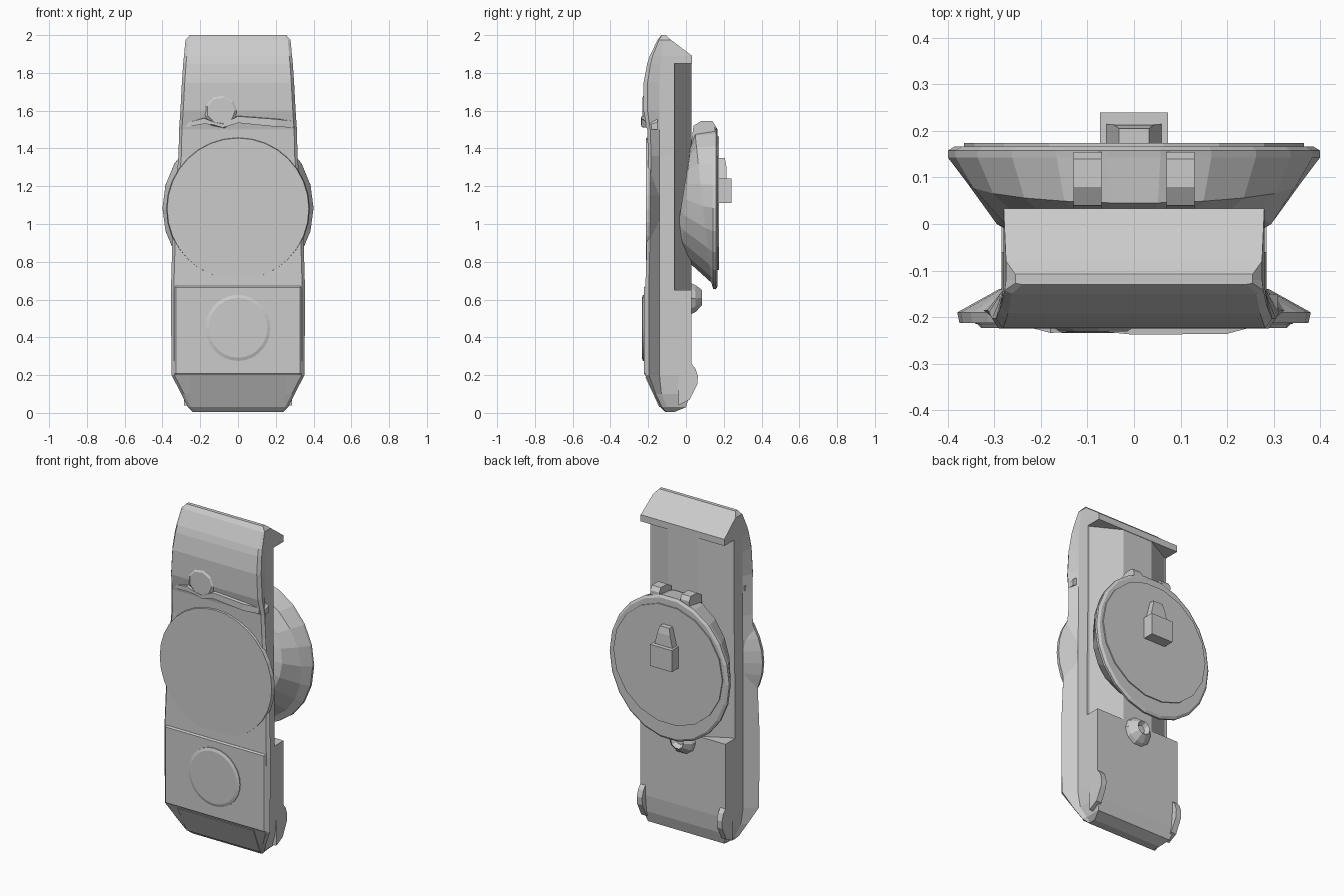
import bpy, bmesh
from math import sin, cos, pi


def loft(name, rings):
    """Skin a list of equal-length point rings and cap both ends."""
    bm = bmesh.new()
    rows = [[bm.verts.new(p) for p in ring] for ring in rings]
    n = len(rows[0])
    for a, b in zip(rows, rows[1:]):
        for i in range(n):
            j = (i + 1) % n
            bm.faces.new((a[i], a[j], b[j], b[i]))
    bm.faces.new(rows[0])
    bm.faces.new(rows[-1])
    bmesh.ops.remove_doubles(bm, verts=bm.verts, dist=1e-5)
    bmesh.ops.recalc_face_normals(bm, faces=bm.faces)
    mesh = bpy.data.meshes.new(name)
    bm.to_mesh(mesh)
    bm.free()
    obj = bpy.data.objects.new(name, mesh)
    bpy.context.collection.objects.link(obj)
    return obj


def oval(y, cz, rx, rz, tilt=0, n=22, cx=0):
    """Ring facing along y; tilt shifts y between bottom and top."""
    return [(cx + rx * cos(2 * pi * i / n), y + tilt * sin(2 * pi * i / n),
             cz + rz * sin(2 * pi * i / n)) for i in range(n)]


def rect(z, x0, x1, y0, y1):
    return [(x0, y0, z), (x1, y0, z), (x1, y1, z), (x0, y1, z)]


def box(name, x0, x1, y0, y1, z0, z1, bevel=0):
    obj = loft(name, [rect(z0, x0, x1, y0, y1), rect(z1, x0, x1, y0, y1)])
    if bevel:
        m = obj.modifiers.new("bevel", 'BEVEL')
        m.width, m.segments = bevel, 1
    return obj


def body_ring(z, flare, w, f, c, b):
    half = [(flare - .015, f), (flare, f + .25 * (c - f)), (w, c), (w, b)]
    return [(x, y, z) for x, y in half] + [(-x, y, z) for x, y in reversed(half)]


# Main shell: z, flared front half-width, rear half-width, front y, flare y, back y
sections = [
    (0.005, .24, .23, -.11, -.10, -.06),
    (0.03, .265, .255, -.135, -.10, 0),
    (0.10, .30, .275, -.17, -.13, .02),
    (0.20, .352, .285, -.215, -.14, .03),
    (0.65, .355, .285, -.215, -.14, .03),
    (0.65, .355, .285, -.215, -.14, -.06),
    (1.00, .345, .285, -.205, -.14, -.06),
    (1.36, .315, .28, -.20, -.14, -.06),
    (1.50, .312, .28, -.205, -.14, -.06),
    (1.60, .305, .28, -.225, -.14, -.06),
    (1.75, .297, .28, -.224, -.14, -.06),
    (1.85, .29, .28, -.205, -.135, -.06),
    (1.85, .29, .28, -.205, -.135, .033),
    (1.89, .286, .28, -.192, -.13, .033),
    (1.975, .278, .275, -.15, -.12, -.08),
    (2.00, .255, .255, -.13, -.12, -.108),
]
loft("main_shell", [body_ring(*s) for s in sections])

# Sloped ridge in the recessed back
loft("back_ridge", [[(-.27, -.061, z), (.27, -.061, z), (.1, .03, z), (-.1, .03, z)]
                    for z in (.64, 1.86)])

# Round front plate tapering into the shell
loft("front_disc", [oval(-.213, 1.08, .375, .375, n=32), oval(-.19, 1.08, .38, .38, n=32),
                    oval(-.14, 1.08, .29, .33, n=32)])

# Jagged ledge under the upper front plate: x, lower z, upper z, front y
ledge = [(-.29, 1.51, 1.53, -.205), (-.18, 1.53, 1.56, -.234), (-.13, 1.525, 1.54, -.232),
         (-.08, 1.51, 1.53, -.23), (0, 1.535, 1.57, -.238), (.2, 1.515, 1.555, -.236),
         (.29, 1.51, 1.545, -.212), (.31, 1.5, 1.53, -.18)]
loft("front_ledge", [[(x, -.15, a), (x, y, a), (x, y, b), (x, -.15, b + .01)]
                     for x, a, b, y in ledge])
loft("brow_boss", [oval(-.231, 1.6, .075, .07, n=9, cx=-.09),
                   oval(-.20, 1.61, .12, .11, n=9, cx=-.09)])

# Lower front panel with round button
box("lower_panel", -.337, .337, -.223, -.19, .2, .673, .008)
loft("button", [oval(-.234, .45, .155, .158, n=28), oval(-.228, .45, .172, .175, n=28),
                oval(-.21, .45, .172, .175, n=28)])
loft("chin_plate", [rect(.03, -.245, .245, -.141, -.11), rect(.19, -.255, .255, -.216, -.17)])

# Rounded hinge ears at the bottom of the back
for side in (-1, 1):
    ear = [(-.04, .33), (.025, .265), (.05, .235), (.063, .195), (.06, .15),
           (.045, .12), (.02, .07), (-.04, .04)]
    loft("hinge_ear", [[(side * x, y, z) for y, z in ear] for x in (.25, .285)])

# Dish on the back with its rim and flat cover
loft("rear_dish", [oval(-.018, 1.14, .25, .25, .04), oval(.0, 1.13, .295, .30, .025),
                   oval(.09, 1.095, .36, .41, -.045), oval(.143, 1.085, .4, .432),
                   oval(.158, 1.085, .4, .435), oval(.167, 1.085, .385, .42)])
loft("rear_cover", [oval(.16, 1.11, .365, .36, n=18), oval(.174, 1.11, .365, .36, n=18)])
for side in (-1, 1):
    xs = sorted((side * .07, side * .13))
    loft("dish_prong", [rect(1.36, *xs, .02, .15), rect(1.52, *xs, .04, .155),
                        rect(1.545, *xs, .08, .14)])

# Latch block and tapered shackle on the cover
box("latch_block", -.073, .073, .165, .24, 1.11, 1.24)
loft("latch_shackle", [rect(1.23, -.062, .062, .165, .215), rect(1.31, -.042, .042, .165, .213),
                       rect(1.35, -.032, .032, .165, .205)])

# Conical knob below the dish, with a sunken centre
loft("rear_knob", [oval(.02, .605, .09, .09, n=10), oval(.05, .605, .08, .075, n=10),
                   oval(.086, .61, .042, .042, n=10), oval(.06, .61, .025, .025, n=10)])
